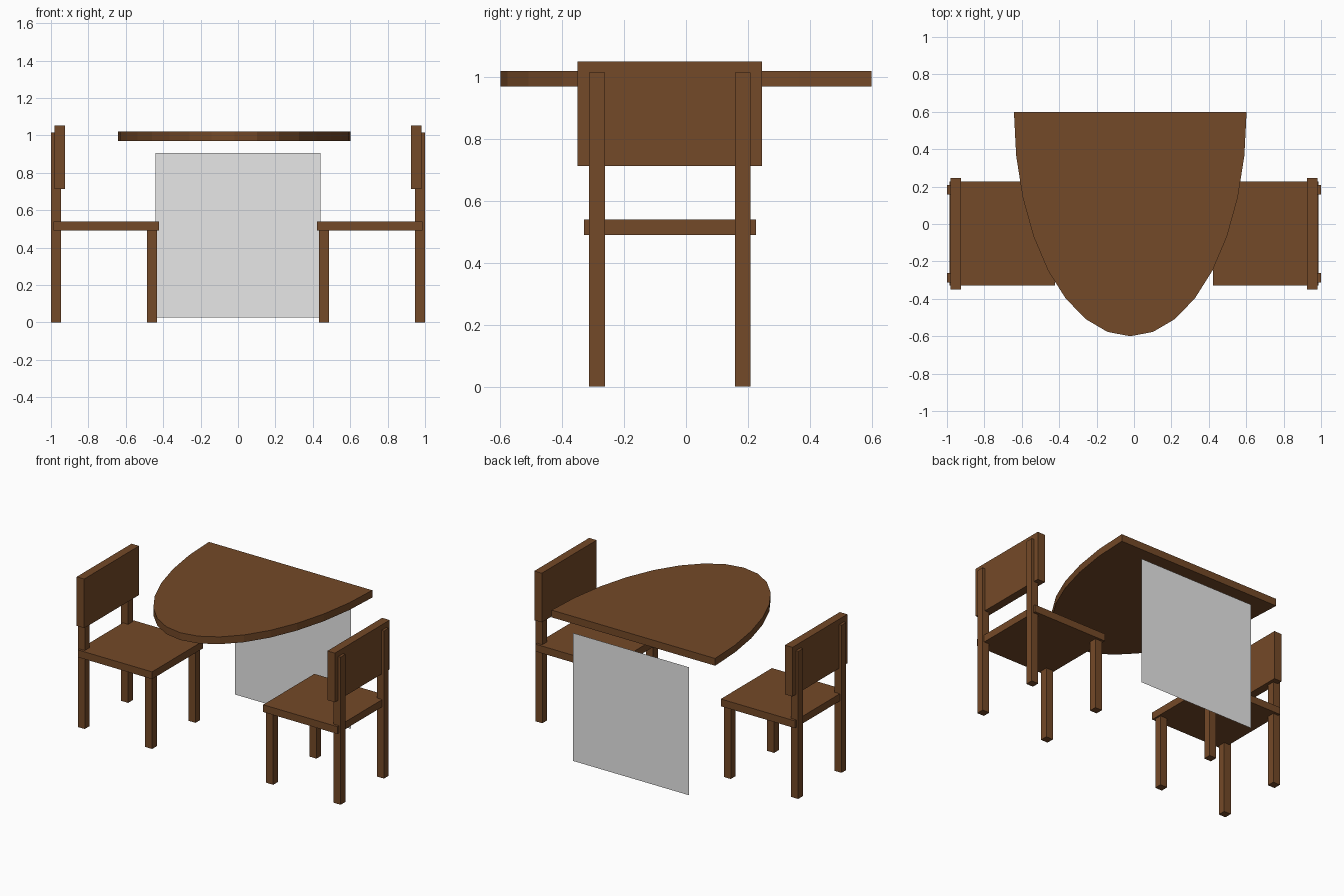
import bpy, bmesh, math

if "Cube" in bpy.data.objects:
    bpy.data.objects.remove(bpy.data.objects["Cube"])

def material(name, color):
    m = bpy.data.materials.new(name)
    m.diffuse_color = (*color, 1)
    m.use_nodes = True
    m.node_tree.nodes["Principled BSDF"].inputs["Base Color"].default_value = m.diffuse_color
    return m

wood = material("brown wood", (0.175, 0.067, 0.021))
grey = material("light grey", (0.8, 0.8, 0.8))

def finish(name, bm, mat):
    me = bpy.data.meshes.new(name)
    bmesh.ops.recalc_face_normals(bm, faces=bm.faces)
    bm.to_mesh(me)
    bm.free()
    me.materials.append(mat)
    ob = bpy.data.objects.new(name, me)
    bpy.context.collection.objects.link(ob)
    return ob

def box(name, x, y, z, mat):
    """Box from (min, max) ranges on each axis."""
    bm = bmesh.new()
    bmesh.ops.create_cube(bm, size=1)
    for v in bm.verts:
        for i, (a, b) in enumerate((x, y, z)):
            v.co[i] = (a + b) / 2 + v.co[i] * (b - a)
    return finish(name, bm, mat)

# Tabletop: half ellipse, straight edge at the back
bm = bmesh.new()
pts = [(-0.02 + 0.622 * math.cos(math.pi * i / 16),
        0.6 - 1.2 * math.sin(math.pi * i / 16), 0.97) for i in range(17)]
face = bm.faces.new([bm.verts.new(p) for p in pts])
top = bmesh.ops.extrude_face_region(bm, geom=[face])
for v in top["geom"]:
    if isinstance(v, bmesh.types.BMVert):
        v.co.z = 1.02
finish("tabletop", bm, wood)

# Thin grey sheet under the back edge of the table
bm = bmesh.new()
bm.faces.new([bm.verts.new((x, 0.598, z)) for x, z in
              ((-0.44, 0.025), (0.44, 0.025), (0.44, 0.905), (-0.44, 0.905))])
sheet = finish("back_sheet", bm, grey)
if sheet.data.polygons[0].normal.y > 0:
    sheet.data.flip_normals()

# Two chairs facing each other
for label, s in (("left", -1), ("right", 1)):
    def part(name, x, y, z):
        box(f"{label}_chair_{name}", sorted((s * x[0], s * x[1])), y, z, wood)

    part("seat", (0.423, 0.987), (-0.33, 0.226), (0.49, 0.54))
    part("backrest", (0.925, 0.982), (-0.35, 0.246), (0.714, 1.052))
    for side, y in (("near", (-0.313, -0.262)), ("far", (0.158, 0.209))):
        part(f"front_leg_{side}", (0.434, 0.487), y, (0, 0.5))
        part(f"back_leg_{side}", (0.947, 1.0), y, (0, 1.015))
